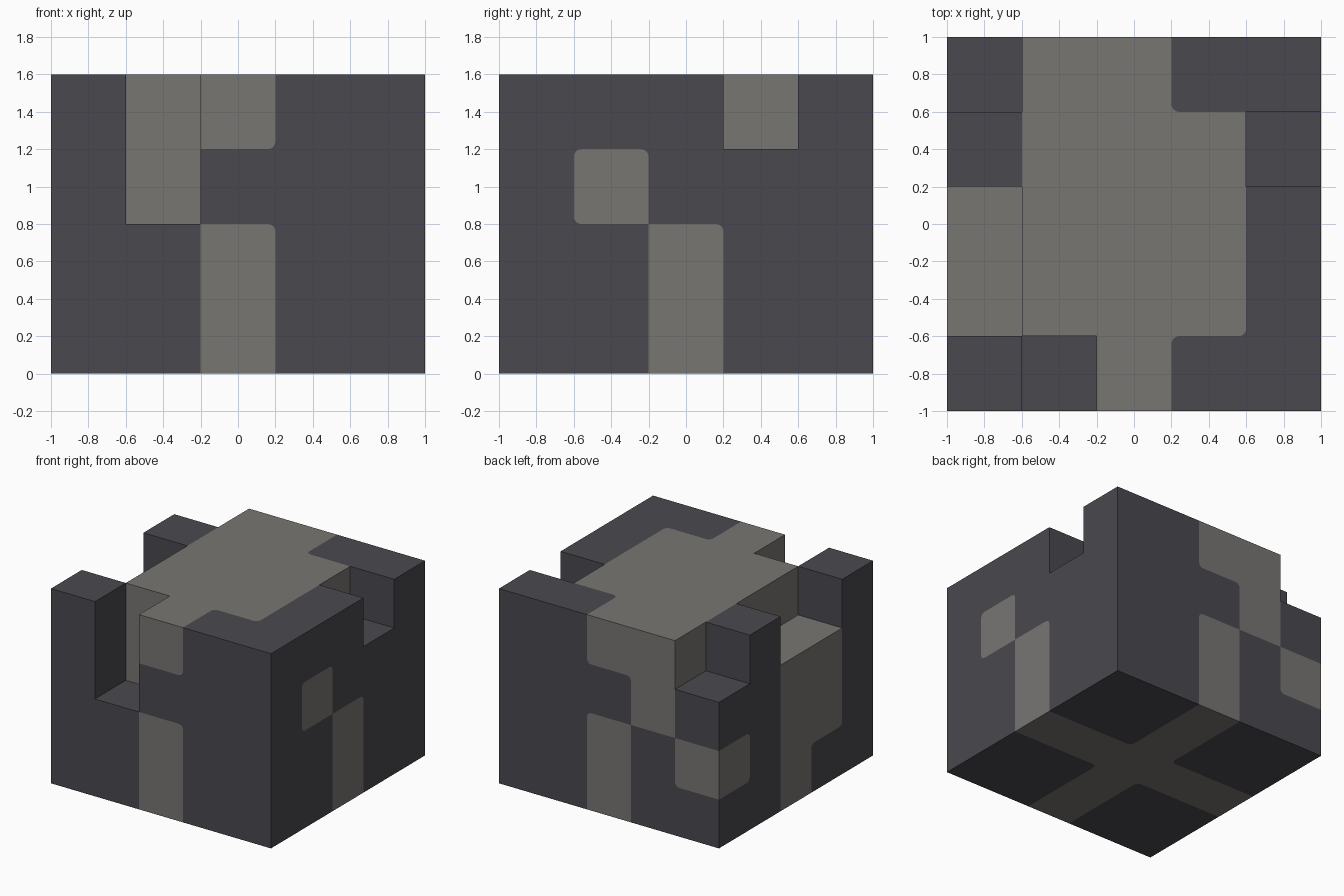
import bpy, bmesh, math
from mathutils import Vector

cube = bpy.data.objects.get("Cube")
if cube:
    bpy.data.objects.remove(cube, do_unlink=True)

CELL = 0.4     # edge of one block
ROUND = 0.04   # rounding of the colour patches
STEPS = 4

# Layers from the ground up, rows from back to front: D dark, L light, . empty
LAYERS = [
    "DDLDD DDLDD LLLLL DDLDD DDLDD",
    "LDLDD DDDDD LDDDL LDDDD DDLDD",
    "DLDDD DDDDD LDDDD LLDDL D.DDD",
    ".LLDD DLLL. .LLLD .LLLD D.LDD",
]
blocks = {}
for k, layer in enumerate(LAYERS):
    for j, row in enumerate(reversed(layer.split())):
        for i, kind in enumerate(row):
            if kind != ".":
                blocks[i, j, k] = "DL".index(kind)


def make_material(name, colour):
    mat = bpy.data.materials.new(name)
    mat.use_nodes = True
    mat.diffuse_color = (*colour, 1)
    bsdf = mat.node_tree.nodes["Principled BSDF"]
    bsdf.inputs["Base Color"].default_value = (*colour, 1)
    bsdf.inputs["Roughness"].default_value = 0.8
    return mat


def axis_vector(axis, sign=1):
    v = Vector((0, 0, 0))
    v[axis] = sign
    return v


def key(v):
    return tuple(round(c) for c in v)


def surface_colour(cell, normal):
    """Colour of a block's side, or None when that side is missing or covered."""
    if key(cell + normal) in blocks:
        return None
    return blocks.get(key(cell))


bm = bmesh.new()


def add_face(points, colour, flip):
    face = bm.faces.new([bm.verts.new(p) for p in (points[::-1] if flip else points)])
    face.material_index = colour


def add_side(cell, axis, sign):
    """One block side; a corner alone in its colour is cut with a round arc."""
    normal = axis_vector(axis, sign)
    colour = surface_colour(cell, normal)
    if colour is None:
        return
    u, v = axis_vector((axis + 1) % 3), axis_vector((axis + 2) % 3)
    centre = (cell + Vector((0.5, 0.5, 0.5)) + normal / 2) * CELL - Vector((1, 1, 0))
    outline = []
    for q, (su, sv) in enumerate([(-1, -1), (1, -1), (1, 1), (-1, 1)]):
        a, b = u * su, v * sv
        corner = centre + (a + b) * CELL / 2
        around = [surface_colour(cell + d, normal) for d in (a, b, a + b)]
        if all(c == 1 - colour for c in around):
            arc = []
            for s in range(STEPS + 1):
                angle = math.pi + (q + s / STEPS) * math.pi / 2
                arc.append(corner + ROUND * (u * math.cos(angle) + v * math.sin(angle) - a - b))
            outline += arc
            add_face([corner] + arc[::-1], 1 - colour, sign < 0)
        else:
            outline.append(corner)
    add_face(outline, colour, sign < 0)


# Outer skin of the notched block
for position in blocks:
    for axis in range(3):
        for sign in (-1, 1):
            add_side(Vector(position), axis, sign)

bmesh.ops.remove_doubles(bm, verts=bm.verts[:], dist=0.0005)
bm.normal_update()
mesh = bpy.data.meshes.new("notched_block")
bm.to_mesh(mesh)
bm.free()
mesh.materials.append(make_material("dark_grey", (0.068, 0.066, 0.076)))
mesh.materials.append(make_material("light_grey", (0.188, 0.181, 0.171)))
body = bpy.data.objects.new("notched_block", mesh)
bpy.context.collection.objects.link(body)
